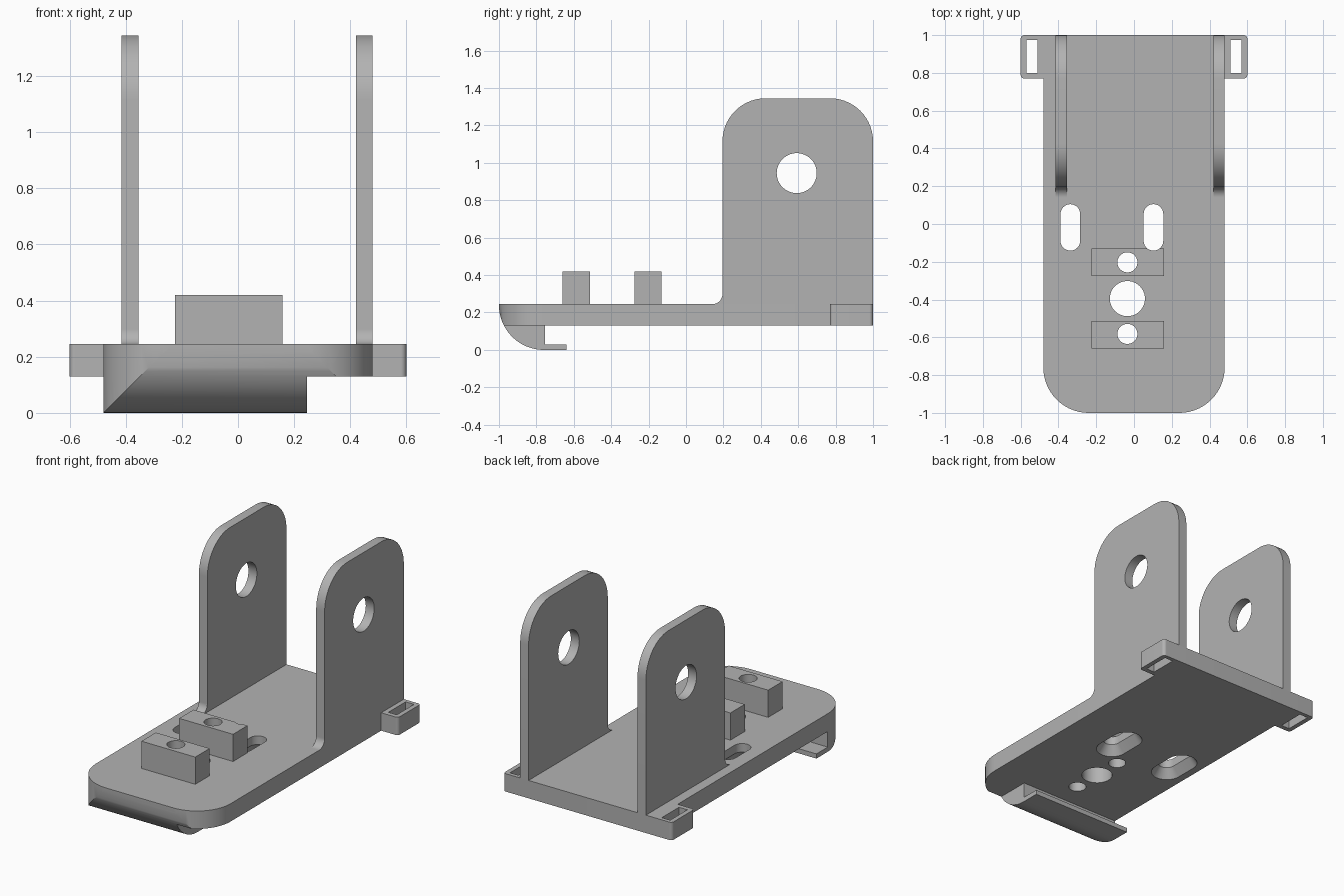
import bpy, bmesh, math
from mathutils import Vector

if "Cube" in bpy.data.objects:
    bpy.data.objects.remove(bpy.data.objects["Cube"], do_unlink=True)

grey = bpy.data.materials.new("plain grey")
grey.use_nodes = True
grey.diffuse_color = (0.45, 0.45, 0.45, 1)
grey.node_tree.nodes["Principled BSDF"].inputs["Base Color"].default_value = grey.diffuse_color

PLATE_LOW, PLATE_TOP = 0.13, 0.245
BLOCK_TOP = 0.42
HOLE_X = -0.035


def rounded(corners, steps=14):
    """Outline from (u, v, radius) corners, each replaced by an arc."""
    out = []
    for i, (u, v, r) in enumerate(corners):
        p = Vector((u, v))
        if r == 0:
            out.append(p)
            continue
        a = (Vector(corners[i - 1][:2]) - p).normalized()
        b = (Vector(corners[(i + 1) % len(corners)][:2]) - p).normalized()
        half = a.angle(b) / 2
        centre = p + (a + b).normalized() * (r / math.sin(half))
        s = p + a * (r / math.tan(half)) - centre
        e = p + b * (r / math.tan(half)) - centre
        turn = math.atan2(s.x * e.y - s.y * e.x, s.dot(e))
        for k in range(steps + 1):
            t = turn * k / steps
            c, n = math.cos(t), math.sin(t)
            out.append(centre + Vector((c * s.x - n * s.y, n * s.x + c * s.y)))
    return out


def circle(u, v, r, n=48):
    return [Vector((u + r * math.cos(math.tau * k / n), v + r * math.sin(math.tau * k / n)))
            for k in range(n)]


def stadium(u, v, r, half, n=16):
    """Slot outline, long in v."""
    return [Vector((u + r * math.cos(math.pi * k / n + s),
                    v + (half if s == 0 else -half) + r * math.sin(math.pi * k / n + s)))
            for s in (0, math.pi) for k in range(n + 1)]


def loft(name, layers, axis="z"):
    """Closed solid through (height, outline) layers along x or z."""
    bm = bmesh.new()
    rings = []
    for h, pts in layers:
        rings.append([bm.verts.new((h, p.x, p.y) if axis == "x" else (p.x, p.y, h)) for p in pts])
    for lo, hi in zip(rings, rings[1:]):
        for i in range(len(lo)):
            j = (i + 1) % len(lo)
            bm.faces.new((lo[i], lo[j], hi[j], hi[i]))
    bm.faces.new(rings[0][::-1])
    bm.faces.new(rings[-1])
    bmesh.ops.recalc_face_normals(bm, faces=bm.faces)
    mesh = bpy.data.meshes.new(name)
    bm.to_mesh(mesh)
    bm.free()
    mesh.materials.append(grey)
    ob = bpy.data.objects.new(name, mesh)
    bpy.context.collection.objects.link(ob)
    return ob


def prism(name, pts, lo, hi, axis="z"):
    return loft(name, [(lo, pts), (hi, pts)], axis)


def box(u0, u1, v0, v1):
    return rounded([(u0, v0, 0), (u1, v0, 0), (u1, v1, 0), (u0, v1, 0)])


def boolean(ob, cutter, operation="DIFFERENCE"):
    cutter.hide_render = True
    mod = ob.modifiers.new("cut", "BOOLEAN")
    mod.operation, mod.object, mod.solver = operation, cutter, "EXACT"
    bpy.context.view_layer.objects.active = ob
    bpy.ops.object.modifier_apply(modifier=mod.name)
    bpy.data.objects.remove(cutter, do_unlink=True)


# Plan outline with rounded front and strap ears at the back
half_plan = [(0.48, -1, 0.24), (0.48, 0.77, 0), (0.6, 0.77, 0.02), (0.6, 1, 0.02)]
plan = rounded(half_plan + [(-x, y, r) for x, y, r in reversed(half_plan)])

# Curved nose shared by the plate and the lip
nose = [Vector((-0.76 - 0.24 * math.cos(t), 0.24 - 0.24 * math.sin(t)))
        for t in (math.pi / 2 * k / 24 for k in range(25))]

# Base plate
base_plate = prism("base_plate", plan, PLATE_LOW, PLATE_TOP)
upper = [p for p in nose if p.y > PLATE_LOW - 0.04]
side = [Vector((-1, 0.3))] + upper + [Vector((1.1, upper[-1].y)), Vector((1.1, 0.3))]
boolean(base_plate, prism("nose_cutter", side, -0.7, 0.7, "x"), "INTERSECT")

# Hooked lip under the front edge
hook = [p for p in nose if p.y < PLATE_LOW + 0.01] + [
    Vector(p) for p in ((-0.64, 0), (-0.64, 0.03), (-0.755, 0.03), (-0.755, PLATE_LOW + 0.005))]
front_lip = prism("front_lip", hook, -0.48, 0.245, "x")
boolean(front_lip, prism("plan_cutter", plan, -0.1, 0.3), "INTERSECT")

# Mounting blocks
blocks = [prism(name, box(-0.225, 0.158, y - 0.073, y + 0.073), PLATE_TOP - 0.002, BLOCK_TOP)
          for name, y in (("rear_block", -0.203), ("front_block", -0.587))]

# Ear windows
for s in (-1, 1):
    boolean(base_plate, prism("window_cutter", box(s * 0.54 - 0.03, s * 0.54 + 0.03, 0.8, 0.975), 0, 0.4))

# Round holes through the plate and blocks
for y, r, targets in ((-0.203, 0.053, (base_plate, blocks[0])),
                      (-0.395, 0.093, (base_plate,)),
                      (-0.582, 0.053, (base_plate, blocks[1]))):
    for target in targets:
        boolean(target, prism("hole_cutter", circle(HOLE_X, y, r), 0.05, 0.6))


# Long slots, flared underneath; one nicks the rear block
def slot_cutter(x):
    thin = stadium(x, -0.018, 0.052, 0.071)
    wide = stadium(x, -0.018, 0.095, 0.071)
    return loft("slot_cutter", [(0.1, wide), (PLATE_LOW, wide), (0.19, thin), (0.6, thin)])


for x in (-0.337, 0.103):
    boolean(base_plate, slot_cutter(x))
boolean(blocks[0], slot_cutter(0.103))

# Upright side walls with pivot holes and a small front fillet
cheek = rounded([(0.14, PLATE_TOP, 0), (0.195, PLATE_TOP, 0.054), (0.195, 1.345, 0.23),
                 (1, 1.345, 0.23), (1, PLATE_TOP - 0.002, 0), (0.14, PLATE_TOP - 0.002, 0)])
walls = []
for name, x in (("right_wall", -0.415), ("left_wall", 0.42)):
    wall = prism(name, cheek, x, x + 0.06, "x")
    boolean(wall, prism("pivot_cutter", circle(0.592, 0.945, 0.107), x - 0.1, x + 0.2, "x"))
    walls.append(wall)

# Smooth curved faces, keep hard edges
for ob in [base_plate, front_lip] + blocks + walls:
    bpy.ops.object.select_all(action="DESELECT")
    ob.select_set(True)
    bpy.context.view_layer.objects.active = ob
    bpy.ops.object.shade_smooth_by_angle(angle=math.radians(30))
